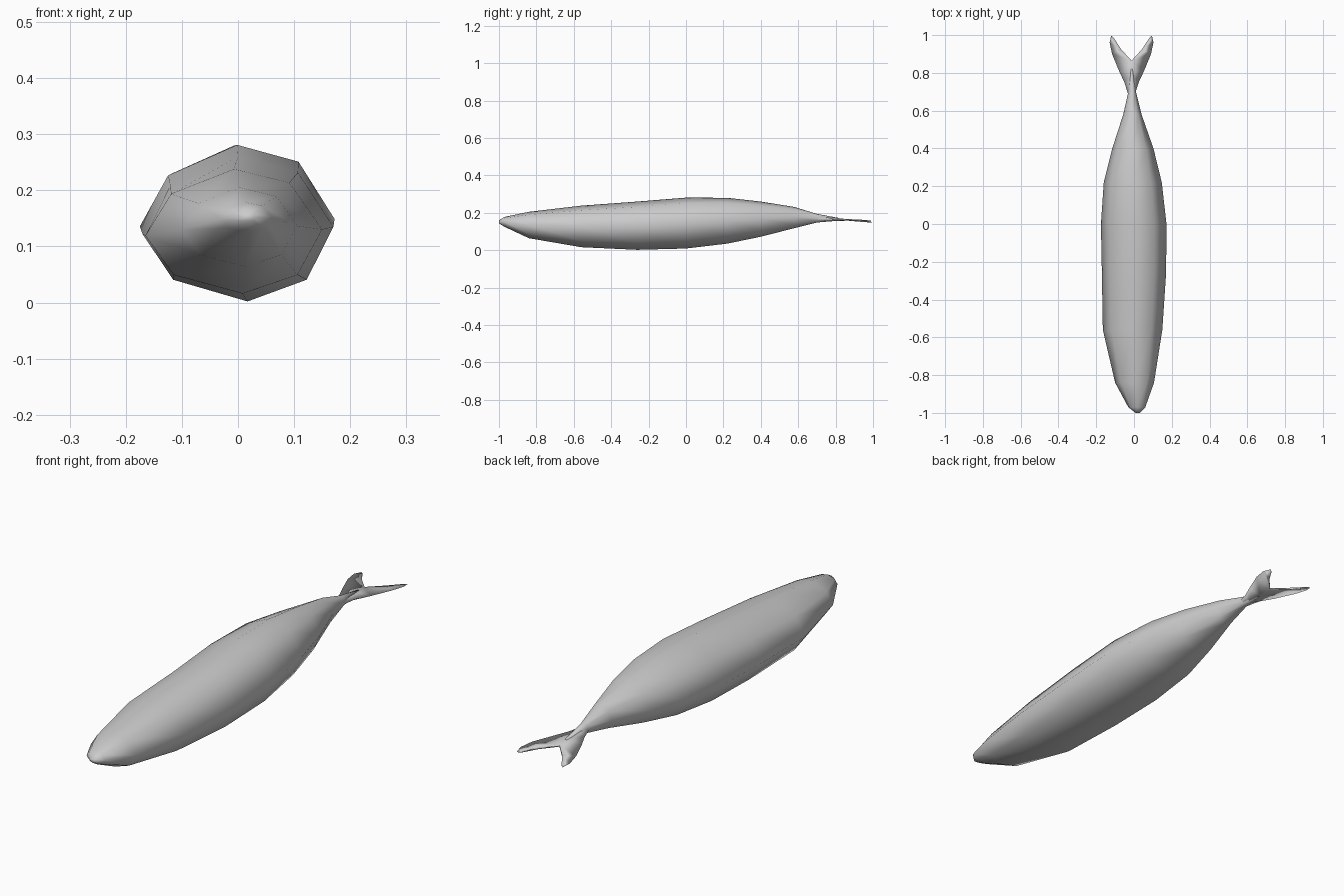
import bpy, bmesh

if "Cube" in bpy.data.objects:
    bpy.data.objects.remove(bpy.data.objects["Cube"])


def make_object(name, bm):
    bmesh.ops.remove_doubles(bm, verts=bm.verts, dist=0.0005)
    bmesh.ops.recalc_face_normals(bm, faces=bm.faces)
    for f in bm.faces:
        f.smooth = True
    mesh = bpy.data.meshes.new(name)
    bm.to_mesh(mesh)
    bm.free()
    obj = bpy.data.objects.new(name, mesh)
    bpy.context.collection.objects.link(obj)
    return obj


def loft(bm, rings, skip=lambda span, side: False):
    loops = [[bm.verts.new(p) for p in ring] for ring in rings]
    n = len(loops[0])
    for s, (a, b) in enumerate(zip(loops, loops[1:])):
        for i in range(n):
            if not skip(s, i):
                j = (i + 1) % n
                bm.faces.new((a[i], a[j], b[j], b[i]))
    return loops


# Body: one slightly rolled octagon scaled along the fish
section = [(0, 1), (.63, .78), (1, .03), (.72, -.7),
           (.1, -1), (-.68, -.7), (-1, -.07), (-.71, .6)]
# y, left x, right x, bottom z, top z
stations = [
    (-1.00, .008, .030, .143, .160),
    (-.97, -.030, .060, .125, .178),
    (-.84, -.100, .106, .064, .205),
    (-.56, -.165, .150, .016, .238),
    (-.26, -.170, .170, .002, .260),
    (0.00, -.175, .172, .009, .281),
    (0.22, -.160, .147, .035, .280),
    (0.40, -.115, .103, .072, .260),
    (0.58, -.057, .040, .118, .231),
    (0.70, -.030, .010, .148, .194),
    (0.82, -.018, -.006, .158, .172),
]
bm = bmesh.new()
rings = [[((l + r) / 2 + x * (r - l) / 2, y, (b + t) / 2 + z * (t - b) / 2)
          for x, z in section] for y, l, r, b, t in stations]
loops = loft(bm, rings)
bm.faces.new(loops[0])
bm.faces.new(loops[-1])
make_object("body", bm)

# Tail fin: two mirrored lobes, thin outer edge and thicker inner edge
# outer offset, outer y, inner offset, inner y, half thickness, z
fin = [
    (.019, .69, 0, .68, .020, .170),
    (.038, .75, 0, .73, .014, .167),
    (.066, .81, 0, .80, .008, .164),
    (.103, .90, 0, .865, .004, .162),
    (.116, .96, .055, .925, .004, .158),
    (.108, .997, .094, .985, .002, .153),
]
bm = bmesh.new()
cx = -.013
for side in (-1, 1):
    rings = []
    for ox, oy, ix, iy, h, z in fin:
        roll = .03 * side
        rings.append([(cx + side * ox, oy, z + roll * ox),
                      (cx + side * ix, iy, z + roll * ix + h),
                      (cx + side * ix, iy, z + roll * ix - h)])
    # the inner wall is open where the lobes meet
    loops = loft(bm, rings, lambda s, i: i == 1 and s < 3)
    bm.faces.new(loops[-1])
make_object("tail_fin", bm)
